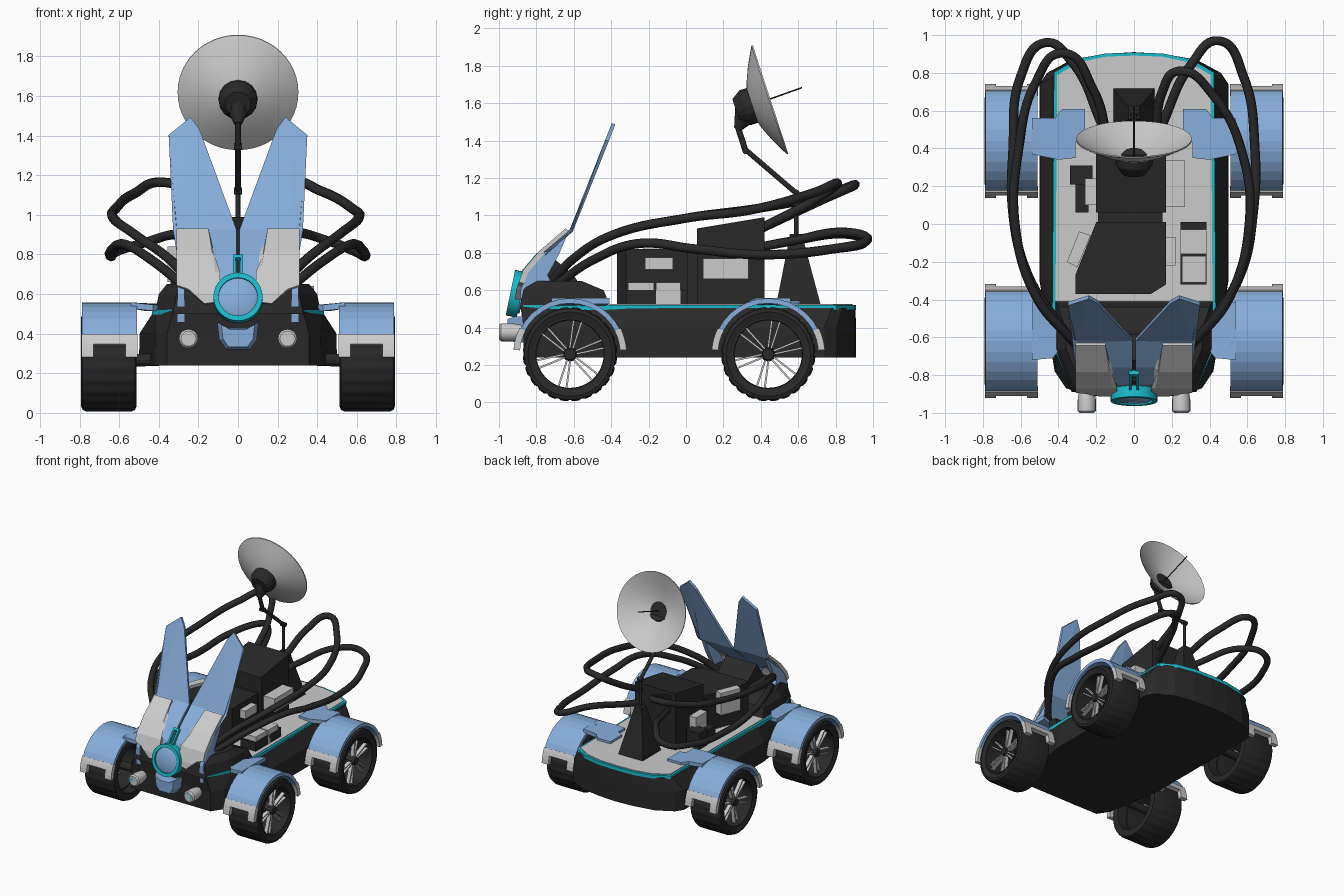
import bpy, bmesh
from math import sin, cos, pi, radians
from mathutils import Vector, Matrix

if "Cube" in bpy.data.objects:
    bpy.data.objects.remove(bpy.data.objects["Cube"])

def material(name, rgb):
    m = bpy.data.materials.new(name)
    m.diffuse_color = (*rgb, 1)
    m.use_nodes = True
    m.node_tree.nodes["Principled BSDF"].inputs["Base Color"].default_value = m.diffuse_color
    return m

BLUE = material("blue", (0.24, 0.42, 0.71))
BLACK = material("black", (0.022, 0.022, 0.023))
CYAN = material("cyan", (0.01, 0.5, 0.6))
GREY = None

def finish(name, bm, mat, mirror=False, smooth=False):
    bmesh.ops.recalc_face_normals(bm, faces=bm.faces)
    me = bpy.data.meshes.new(name)
    bm.to_mesh(me)
    bm.free()
    ob = bpy.data.objects.new(name, me)
    bpy.context.collection.objects.link(ob)
    if mat:
        me.materials.append(mat)
    if mirror:
        ob.modifiers.new("mirror", 'MIRROR').use_mirror_merge = False
    if smooth:
        bpy.ops.object.select_all(action='DESELECT')
        ob.select_set(True)
        bpy.context.view_layer.objects.active = ob
        bpy.ops.object.shade_smooth_by_angle(angle=radians(35))
    return ob

def build(name, solids, mat, mirror=False, smooth=False, loop=False):
    """Each solid is a list of rings that are skinned together."""
    bm = bmesh.new()
    for rings in solids:
        vs = [[bm.verts.new(p) for p in r] for r in rings]
        pairs = list(zip(vs, vs[1:])) + ([(vs[-1], vs[0])] if loop else [])
        for a, b in pairs:
            n = len(a)
            for i in range(n):
                bm.faces.new((a[i], a[(i + 1) % n], b[(i + 1) % n], b[i]))
        if not loop:
            bm.faces.new(vs[0])
            bm.faces.new(vs[-1])
    return finish(name, bm, mat, mirror, smooth)

def prism(pts, axis, a, b):
    put = {'x': lambda p, t: (t, p[0], p[1]), 'y': lambda p, t: (p[0], t, p[1]),
           'z': lambda p, t: (p[0], p[1], t)}[axis]
    return [[put(p, t) for p in pts] for t in (a, b)]

def box(x0, x1, y0, y1, z0, z1):
    return prism([(x0, y0), (x1, y0), (x1, y1), (x0, y1)], 'z', z0, z1)

def lathe(profile, origin, direction, segs=32, tread=9):
    """Profile of (radius, height) turned about a direction."""
    m = Matrix.Translation(origin) @ Vector(direction).to_track_quat('Z', 'Y').to_matrix().to_4x4()
    rings = []
    for r, h in profile:
        ring = []
        for i in range(segs):
            q = r - (0.008 if r > tread and i % 4 == 0 else 0)
            a = 2 * pi * i / segs
            ring.append(m @ Vector((q * cos(a), q * sin(a), h)))
        rings.append(ring)
    return rings

def rod(p, q, r1, r2=None, segs=12):
    d = Vector(q) - Vector(p)
    return lathe([(r1, 0), (r1 if r2 is None else r2, d.length)], p, d, segs)

def both(half):
    return half + [(-x, y) for x, y in reversed(half) if x > 0]

# chassis, glowing trim and deck
top = both([(0, .905), (.15, .9), (.3, .87), (.42, .80), (.43, -.63), (.33, -.87)])
low = both([(0, .91), (.16, .9), (.33, .87), (.46, .80), (.5, .74), (.5, -.3), (.42, -.78), (.36, -.87)])
top8 = both([(0, .905), (.15, .9), (.3, .87), (.38, .835), (.43, .78), (.43, -.3), (.42, -.66), (.33, -.88)])
build("chassis", [[[(x, y, .24) for x, y in low], [(x * .995, y, .4) for x, y in low],
                   [(x, y, .505) for x, y in top8]]], BLACK)
build("deck_trim", [prism([(x * 1.01, y * 1.003) for x, y in top], 'z', .495, .522)], CYAN)
build("deck", [prism([(x * .97, y * .985) for x, y in top], 'z', .51, .527)], GREY)

# hood and nose block behind the mask
build("hood", [[[(x, y, z) for x, y in both([(a, b), (a, c), (d, e)])] for z, a, b, c, d, e in
                [(.5, .42, -.4, -.66, .33, -.89), (.6, .40, -.44, -.66, .31, -.87),
                 (.65, .36, -.56, -.66, .29, -.83)]]], BLACK)
build("neck", [prism([(-.85, .6), (-.55, .6), (-.6, .68), (-.72, .78)], 'x', -.14, .14)], BLACK)

# face mask: flat outlines bent along a side profile
BEND = [(.3, -.91), (.45, -.905), (.6, -.885), (.7, -.85), (.8, -.765), (.92, -.625), (1.5, -.395)]

def bend(z):
    for (z0, y0), (z1, y1) in zip(BEND, BEND[1:]):
        if z <= z1:
            return y0 + (y1 - y0) * (z - z0) / (z1 - z0)
    return BEND[-1][1]

def panel(name, outline, offset, thick, mat):
    bm = bmesh.new()
    bm.faces.new([bm.verts.new((x, 0, z)) for x, z in outline])
    bmesh.ops.triangulate(bm, faces=bm.faces[:])
    for z, _ in BEND[1:-1]:
        bmesh.ops.bisect_plane(bm, geom=bm.verts[:] + bm.edges[:] + bm.faces[:],
                               plane_co=(0, 0, z), plane_no=(0, 0, 1))
    for v in bm.verts:
        v.co.y = bend(v.co.z) + offset
    ob = finish(name, bm, mat, True)
    s = ob.modifiers.new("thickness", 'SOLIDIFY')
    s.thickness, s.offset = thick, 0

panel("ear", [(.31, .80), (.31, .92), (.35, 1.40), (.24, 1.49), (.195, 1.43), (.008, .92),
              (.008, .66), (.09, .66), (.15, .74)], .012, .02, BLUE)
panel("mask_plate", [(.15, .92), (.31, .92), (.31, .64), (.25, .62), (.17, .55), (.09, .56),
                     (.09, .70), (.15, .75)], -.008, .03, GREY)
panel("mask_light", [(.013, .68), (.026, .68), (.026, .79), (0, .79), (0, .776), (.013, .776)],
      -.012, .03, CYAN)
build("mask_side", [prism([(-.88, .46), (-.885, .6), (-.85, .7), (-.765, .8), (-.625, .92), (-.68, .79),
                           (-.74, .68), (-.7, .6), (-.8, .53)], 'x', .27, .305)], BLUE, True)

# nose disc, glowing ring and chin
tilt = (0, -.97, .2)
build("nose_ring", [lathe([(.098, 0), (.124, 0), (.124, .06), (.098, .06)], (0, -.88, .575), tilt)],
      CYAN, smooth=True, loop=True)
build("nose_disc", [lathe([(.1, 0), (.1, .055), (.085, .065)], (0, -.87, .573), tilt)], BLUE, smooth=True)
chin = both([(.05, .43), (.105, .46), (.095, .37), (.06, .32)])
build("chin", [[[(x, -.85, z) for x, z in chin], [(x, -.91, z) for x, z in chin],
                [(x * .8, -.955, .39 + (z - .39) * .8) for x, z in chin]]], BLUE)

# headlights
build("headlight", [lathe([(.04, 0), (.048, .05), (.048, .11), (.038, .12)], (.25, -.88, .375), (0, -1, 0), 20)],
      GREY, True, True)
build("headlight_lens", [rod((.25, -.95, .375), (.25, -1.0, .375), .029, segs=16)], CYAN, True)

# wheels and fenders
def arc(y, a0, a1, r0, r1, n):
    ang = [radians(a0 + (a1 - a0) * i / n) for i in range(n + 1)]
    return ([(y + r1 * cos(a), .26 + r1 * sin(a)) for a in ang]
            + [(y + r0 * cos(a), .26 + r0 * sin(a)) for a in reversed(ang)])

brackets = {"front": [(.54, -.41), (.47, -.43), (.42, -.5), (.39, -.55), (.39, -.66), (.43, -.71), (.54, -.72)],
            "rear": [(.54, .56), (.42, .56), (.38, .61), (.26, .61), (.26, .46), (.31, .43), (.31, .35),
                     (.4, .34), (.54, .37)]}
for end, y in (("front", -.62), ("rear", .44)):
    build(end + "_tyre", [lathe([(.19, .52), (.225, .513), (.243, .52), (.252, .54), (.252, .765), (.243, .785),
                                 (.225, .792), (.19, .78)], (0, y, .258), (1, 0, 0), 96, .25)],
          BLACK, True, True, True)
    build(end + "_rim", [lathe([(.18, .60), (.192, .60), (.192, .783), (.183, .783)], (0, y, .258), (1, 0, 0), 48)],
          BLACK, True, True, True)
    spokes = []
    for i in range(6):
        c, s = cos(pi * i / 3 + .3), sin(pi * i / 3 + .3)
        for k in (-1, 1):
            quad = [(.03, k * .008 - .005), (.185, k * .022 - .005), (.185, k * .022 + .005), (.03, k * .008 + .005)]
            spokes.append(prism([(y + u * c - v * s, .258 + u * s + v * c) for u, v in quad], 'x', .715, .745))
    build(end + "_spokes", spokes, GREY, True)
    build(end + "_axle", [rod((.4, y, .27), (.735, y, .258), .032), rod((.72, y, .258), (.765, y, .258), .04, .03)],
          BLACK, True)
    build(end + "_fender", [prism(arc(y, 24, 156, .27, .297, 12), 'x', .51, .787)], BLUE, True)
    tips = []
    for a0, a1 in ((17, 27), (153, 163)):
        tips.append(prism(arc(y, a0, a1, .268, .303, 2), 'x', .507, .79))
    for a0, a1 in ((4, 17), (163, 176)):
        tips += [prism(arc(y, a0, a1, .268, .303, 2), 'x', u, u + .06) for u in (.507, .73)]
    build(end + "_fender_tips", tips, GREY, True)
    build(end + "_fender_bracket", [[[(x, v, z + (.012 if x > .5 else 0)) for x, v in brackets[end]]
                                     for z in (.515, .546)]], BLUE, True)

# equipment on the deck
build("front_case", [prism([(-.31, -.37), (.09, -.37), (.17, -.32), (.17, .01), (-.2, .01), (-.31, -.27)],
                           'z', .52, .82)], BLACK)
build("rear_case", [prism([(.06, .52), (.42, .52), (.42, .99), (.06, .93)], 'x', -.2, .17),
                    box(-.19, .15, 0, .07, .52, .80)], BLACK)
build("crates", [box(.245, .385, -.16, -.03, .52, .64), box(.255, .38, -.31, -.17, .6, .64),
                 box(.165, .22, -.22, -.07, .71, .775), box(.16, .27, .09, .335, .66, .77),
                 box(-.26, -.19, .1, .24, .62, .74)], GREY)
build("tilted_crate", [prism([(-.355, -.2), (-.29, -.04), (-.23, -.06), (-.3, -.23)], 'z', .66, .84)], GREY)
build("crate_frames", [box(.245, .385, -.32, .01, .52, .6), box(-.34, -.22, .21, .31, .52, .66),
                       box(-.31, -.24, .06, .23, .52, .62)], BLACK)

# mast, arm and dish
build("mast_base", [[[(sx * a, m + sy * b, z) for sx, sy in ((-1, -1), (1, -1), (1, 1), (-1, 1))]
                     for z, a, b, m in ((.52, .11, .12, .60), (.56, .105, .11, .60), (.84, .045, .045, .59),
                                        (.90, .03, .035, .59))]], BLACK)
build("mast", [rod((0, .59, .86), (0, .59, 1.13), .012), rod((0, .6, 1.11), (0, .32, 1.35), .014),
               rod((0, .32, 1.34), (0, .275, 1.48), .016), rod((-.02, .59, 1.12), (.02, .59, 1.12), .018),
               rod((-.02, .32, 1.345), (.02, .32, 1.345), .018)], BLACK)
axis, apex = (0, .95, .31), (0, .33, 1.58)
build("dish_mount", [lathe([(.065, -.065), (.098, -.015), (.098, .026)], apex, axis, 16),
                     rod((0, .335, 1.57), (0, .275, 1.46), .08, .02)], BLACK)
curve = [(.001, 0), (.06, .014), (.13, .036), (.21, .07), (.305, .12)]
build("dish", [lathe(curve + [(r, h + .008) for r, h in reversed(curve)], apex, axis, 48)], GREY, smooth=True)
build("dish_feed", [rod(apex, (0, .62, 1.683), .004, segs=8)], BLACK)

# looping cables
cables = {
    "right_upper": [(.2, -.74, .62), (.34, -.6, .77), (.51, -.38, .9), (.61, 0, .985), (.58, .35, 1.03),
                    (.42, .68, 1.12), (.24, .81, 1.17), (.15, .7, 1.09), (.12, .4, .93)],
    "left_upper": [(-.2, -.74, .62), (-.34, -.6, .77), (-.52, -.38, .9), (-.63, 0, .985), (-.61, .4, 1.04),
                   (-.52, .75, 1.11), (-.38, .905, 1.165), (-.22, .72, 1.08), (-.13, .4, .93)],
    "right_lower": [(.27, -.68, .64), (.42, -.5, .76), (.57, -.25, .85), (.63, .05, .82), (.64, .4, .79),
                    (.58, .78, .82), (.45, .97, .87), (.3, .84, .91), (.16, .55, .86), (.1, .39, .83)],
    "left_lower": [(-.27, -.68, .64), (-.42, -.5, .76), (-.57, -.25, .85), (-.64, .05, .82), (-.64, .4, .79),
                   (-.6, .78, .82), (-.47, .96, .86), (-.33, .86, .9), (-.18, .55, .86), (-.12, .39, .83)]}
for name, pts in cables.items():
    cu = bpy.data.curves.new(name + "_cable", 'CURVE')
    cu.dimensions, cu.bevel_depth, cu.bevel_resolution, cu.use_fill_caps = '3D', .025, 2, True
    sp = cu.splines.new('BEZIER')
    sp.bezier_points.add(len(pts) - 1)
    for bp, p in zip(sp.bezier_points, pts):
        bp.co = p
        bp.handle_left_type = bp.handle_right_type = 'AUTO'
    cu.materials.append(BLACK)
    bpy.context.collection.objects.link(bpy.data.objects.new(name + "_cable", cu))
